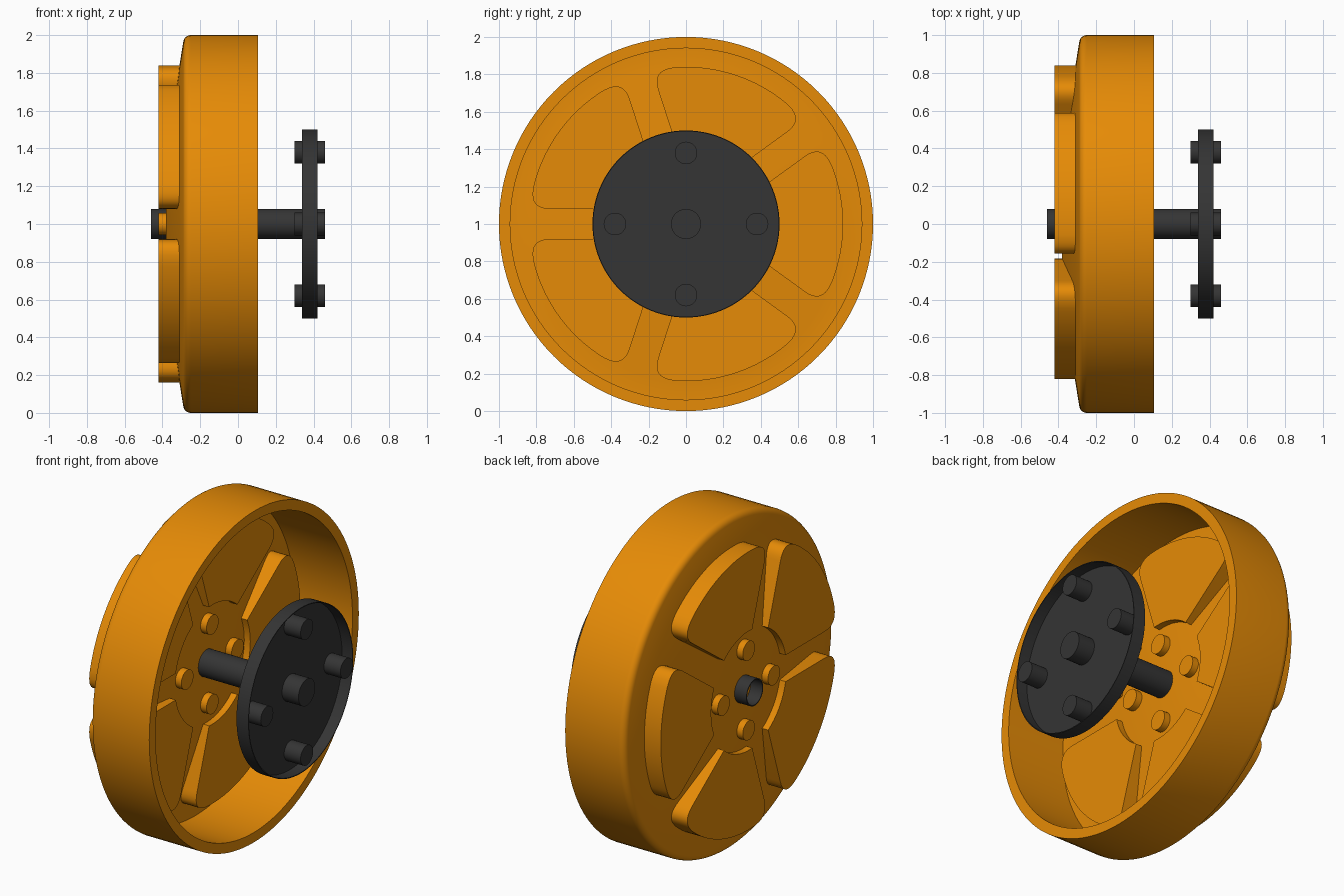
import bpy, bmesh
from math import sin, cos, asin, pi, radians
from mathutils import Vector, Matrix

cube = bpy.data.objects.get("Cube")
if cube:
    bpy.data.objects.remove(cube)


def material(name, rgb):
    m = bpy.data.materials.new(name)
    m.use_nodes = True
    m.diffuse_color = (*rgb, 1)
    m.node_tree.nodes["Principled BSDF"].inputs["Base Color"].default_value = (*rgb, 1)
    return m


ORANGE = material("orange", (0.79, 0.258, 0.002))
DARK = material("dark_grey", (0.035, 0.035, 0.035))


def finish(name, bm, mat):
    bmesh.ops.remove_doubles(bm, verts=bm.verts, dist=0.0001)
    bmesh.ops.recalc_face_normals(bm, faces=bm.faces)
    mesh = bpy.data.meshes.new(name)
    bm.to_mesh(mesh)
    bm.free()
    mesh.materials.append(mat)
    ob = bpy.data.objects.new(name, mesh)
    bpy.context.collection.objects.link(ob)
    bpy.ops.object.select_all(action='DESELECT')
    ob.select_set(True)
    bpy.context.view_layer.objects.active = ob
    bpy.ops.object.shade_smooth_by_angle(angle=radians(25))
    return ob


def lathe(name, profile, mat, y=0, z=1, steps=48):
    """Revolve (x, radius) points about an axis parallel to x."""
    bm = bmesh.new()
    vs = [bm.verts.new((x, 0, r)) for x, r in profile]
    es = [bm.edges.new(pair) for pair in zip(vs, vs[1:])]
    bmesh.ops.spin(bm, geom=vs + es, cent=(0, 0, 0), axis=(1, 0, 0),
                   angle=2 * pi, steps=steps)
    bmesh.ops.translate(bm, verts=bm.verts, vec=(0, y, z))
    return finish(name, bm, mat)


def rod(name, x0, x1, r, mat, y=0, z=1):
    return lathe(name, [(x0, 0), (x0, r), (x1, r), (x1, 0)], mat, y, z, 32)


# Drum: hollow shell, web thickening towards the hub on both sides
corner = [(-0.25 - 0.04 * sin(a), 0.96 + 0.04 * cos(a))
          for a in (radians(80 * i / 6) for i in range(7))]
lathe("wheel_drum",
      [(-0.21, 0), (-0.21, 0.36), (-0.28, 0.84), (-0.28, 0.94), (0.107, 0.94),
       (0.107, 1.0)] + corner + [(-0.31, 0.84), (-0.38, 0.36), (-0.38, 0)],
      ORANGE, steps=128)

# Five wedge pads standing out of both sides of the web, between the spokes
GAP, R_IN, R_OUT = 0.08, 0.36, 0.84


def arc(r, n):
    half = pi / 5 - asin(GAP / r)
    return [Vector((0, r * cos(a), r * sin(a)))
            for a in (half * (2 * i / n - 1) for i in range(n + 1))]


def fillet(prev, p, nxt, r, n=8):
    a, b = p + (prev - p).normalized() * r, p + (nxt - p).normalized() * r
    return [a.lerp(p, t).lerp(p.lerp(b, t), t) for t in (i / n for i in range(n + 1))]


inner, outer = arc(R_IN, 8), arc(R_OUT, 36)
cut = 0.11
body = [p for p in outer if min((p - outer[0]).length, (p - outer[-1]).length) > cut + 0.01]
outline = (fillet(inner[0], outer[0], body[0], cut) + body
           + fillet(body[-1], outer[-1], inner[-1], cut) + inner[::-1])

for i in range(5):
    bm = bmesh.new()
    face = bm.faces.new([bm.verts.new(p + Vector((-0.42, 0, 0))) for p in outline])
    ext = bmesh.ops.extrude_face_region(bm, geom=[face], use_keep_orig=True)
    top = [v for v in ext["geom"] if isinstance(v, bmesh.types.BMVert)]
    bmesh.ops.translate(bm, verts=top, vec=(0.25, 0, 0))
    turn = Matrix.Translation((0, 0, 1)) @ Matrix.Rotation(2 * pi * i / 5, 4, 'X')
    bmesh.ops.transform(bm, matrix=turn, verts=bm.verts)
    finish(f"wedge_pad_{i + 1}", bm, ORANGE)

# Hub bolts and matching plate pegs
for i in range(4):
    c, s = cos(i * pi / 2), sin(i * pi / 2)
    rod(f"hub_bolt_{i + 1}", -0.42, -0.17, 0.058, ORANGE, 0.24 * c, 1 + 0.24 * s)
    rod(f"plate_peg_{i + 1}", 0.30, 0.46, 0.06, DARK, 0.38 * c, 1 + 0.38 * s)

# Axle, hollow rear collar and dished plate
rod("axle", -0.23, 0.46, 0.08, DARK)
lathe("rear_collar", [(-0.37, 0.08), (-0.46, 0.08), (-0.46, 0.074), (-0.37, 0.074)],
      DARK, steps=32)
lathe("dished_plate", [(0.34, 0), (0.34, 0.5), (0.42, 0.5), (0.42, 0.495),
                       (0.35, 0.495), (0.35, 0)], DARK, steps=96)
